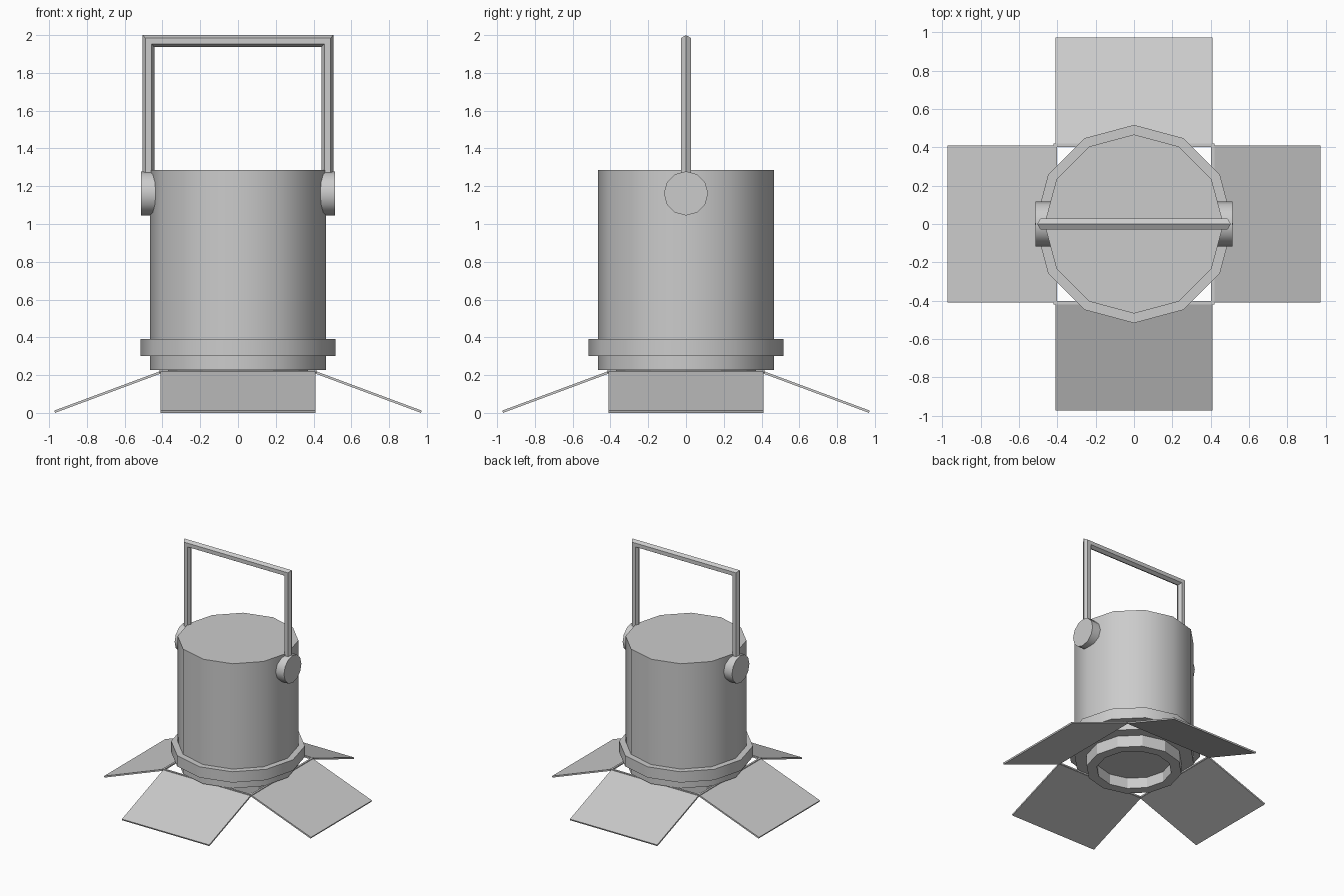
import bpy, bmesh, math
from mathutils import Vector, Matrix

if "Cube" in bpy.data.objects:
    bpy.data.objects.remove(bpy.data.objects["Cube"])

SIDES = 12


def new_object(name, bm, smooth=False):
    bmesh.ops.recalc_face_normals(bm, faces=bm.faces[:])
    mesh = bpy.data.meshes.new(name)
    bm.to_mesh(mesh)
    bm.free()
    ob = bpy.data.objects.new(name, mesh)
    bpy.context.collection.objects.link(ob)
    if smooth:
        bpy.ops.object.select_all(action='DESELECT')
        ob.select_set(True)
        bpy.context.view_layer.objects.active = ob
        bpy.ops.object.shade_smooth_by_angle(angle=math.radians(40))
    return ob


def lathe(name, profile, smooth=False, matrix=Matrix(), caps=True):
    """Twelve-sided turned part from (radius, height) points, ends capped."""
    bm = bmesh.new()
    rings = []
    for r, z in profile:
        angles = [2 * math.pi * i / SIDES for i in range(SIDES)]
        rings.append([bm.verts.new(matrix @ Vector((r * math.cos(a), r * math.sin(a), z)))
                      for a in angles])
    for a, b in zip(rings, rings[1:]):
        for i in range(SIDES):
            j = (i + 1) % SIDES
            bm.faces.new((a[i], a[j], b[j], b[i]))
    if caps:
        bm.faces.new(rings[0])
        bm.faces.new(rings[-1])
    return new_object(name, bm, smooth)


def loft(name, sections, close=False):
    """Skin a list of matching cross-sections."""
    bm = bmesh.new()
    rows = [[bm.verts.new(p) for p in s] for s in sections]
    pairs = list(zip(rows, rows[1:])) + ([(rows[-1], rows[0])] if close else [])
    for a, b in pairs:
        for i in range(len(a)):
            j = (i + 1) % len(a)
            bm.faces.new((a[i], a[j], b[j], b[i]))
    if not close:
        bm.faces.new(rows[0])
        bm.faces.new(rows[-1])
    return new_object(name, bm)


# Lamp housing and the collar around its lower end
lathe("housing", [(0.467, 0.228), (0.467, 1.287)], True)
lathe("collar", [(0.517, 0.30), (0.517, 0.392)], True)

# Lens tube: short open tube under the housing, recessed lens inside
lathe("lens_tube", [(0.37, 0.235), (0.37, 0.13), (0.29, 0.13), (0.29, 0.22)])

# Pivot knobs on both sides
for side, label in ((1, "right"), (-1, "left")):
    turn = Matrix.Rotation(side * math.pi / 2, 4, 'Y')
    lathe("pivot_knob_" + label, [(0.117, 0.40), (0.117, 0.514)], True,
          Matrix.Translation((0, 0, 1.162)) @ turn)

# Hanging yoke: hexagonal bar with mitred corners
hexagon = [(0.032 * math.cos(k * math.pi / 3), 0.032 * math.sin(k * math.pi / 3)) for k in range(6)]
X, TOP = 0.473, 1.968
path = [(-X, 1.16, -1, 0), (-X, TOP, -1, 1), (X, TOP, 1, 1), (X, 1.16, 1, 0)]
loft("yoke", [[(x + u * dx, v, z + u * dz) for u, v in hexagon] for x, z, dx, dz in path])

# Thin square frame carrying the flaps
frame_profile = [(0.403, 0.212), (0.419, 0.212), (0.419, 0.224), (0.403, 0.224)]
corners = [(1, 1), (-1, 1), (-1, -1), (1, -1)]
loft("flap_frame", [[(r * sx, r * sy, z) for r, z in frame_profile] for sx, sy in corners], True)

# Four sloping barn-door flaps
flap_profile = [(0.411, 0.221), (0.973, 0.012), (0.969, 0.0), (0.407, 0.209)]
for k, label in enumerate(("right", "back", "left", "front")):
    rot = Matrix.Rotation(k * math.pi / 2, 4, 'Z')
    loft("flap_" + label, [[rot @ Vector((r, y, z)) for r, z in flap_profile]
                           for y in (-0.41, 0.41)])
